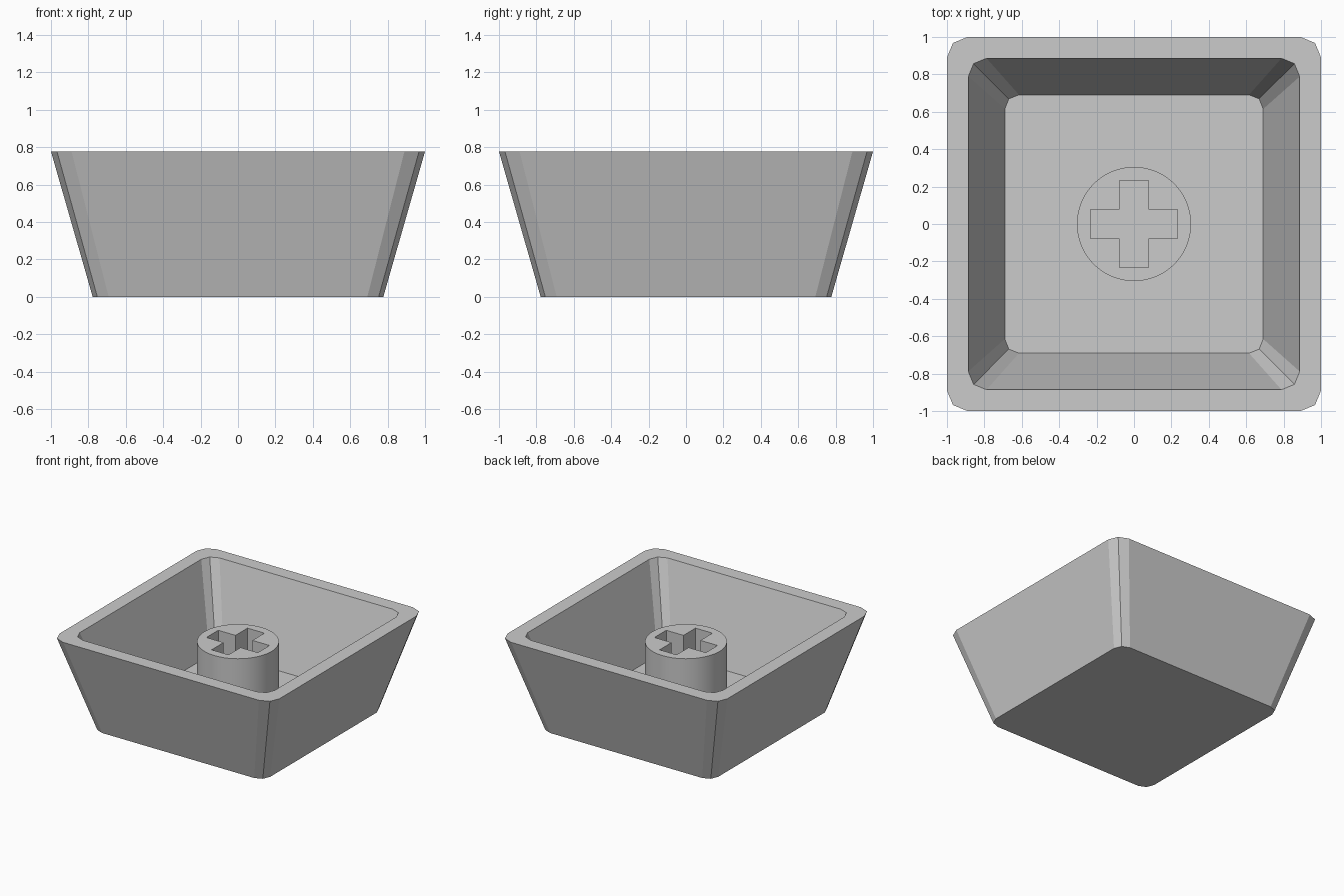
import bpy, bmesh, math

if "Cube" in bpy.data.objects:
    bpy.data.objects.remove(bpy.data.objects["Cube"])

grey = bpy.data.materials.new("grey_plastic")
grey.diffuse_color = (0.6, 0.6, 0.6, 1)
grey.use_nodes = True
grey.node_tree.nodes["Principled BSDF"].inputs["Base Color"].default_value = grey.diffuse_color


def ring(bm, pts, z):
    return [bm.verts.new((x, y, z)) for x, y in pts]


def bridge(bm, a, b):
    n = len(a)
    for i in range(n):
        j = (i + 1) % n
        bm.faces.new((a[i], a[j], b[j], b[i]))


def finish(bm, name):
    me = bpy.data.meshes.new(name)
    bm.to_mesh(me)
    bm.free()
    me.materials.append(grey)
    ob = bpy.data.objects.new(name, me)
    bpy.context.collection.objects.link(ob)
    return ob


def rounded_square(half):
    """Square with two-segment corners, counter-clockwise."""
    corner = [(1, 0.89), (0.968, 0.968), (0.89, 1)]
    pts = []
    for k in range(4):
        for x, y in corner:
            for _ in range(k):
                x, y = -y, x
            pts.append((x * half, y * half))
    return pts


# Hollow tapered cap, open side up
H, FLOOR, STEM_TOP = 0.777, 0.105, 0.64
bm = bmesh.new()
loops = [ring(bm, rounded_square(h), z) for h, z in
         ((0.777, 0), (1.0, H), (0.886, H), (0.691, FLOOR))]
for a, b in zip(loops, loops[1:]):
    bridge(bm, a, b)
bm.faces.new(loops[0][::-1])
bm.faces.new(loops[-1])
finish(bm, "cap_shell")

# Round stem with a cross-shaped socket
N, R, L, W = 96, 0.305, 0.233, 0.077
circle = [(R * math.cos(2 * math.pi * i / N), R * math.sin(2 * math.pi * i / N))
          for i in range(N)]
cross = []
for k in range(4):
    for x, y in ((L, -W), (L, W), (W, W)):
        for _ in range(k):
            x, y = -y, x
        cross.append((x, y))

bm = bmesh.new()
out_low, out_top = ring(bm, circle, FLOOR), ring(bm, circle, STEM_TOP)
in_low, in_top = ring(bm, cross, FLOOR), ring(bm, cross, STEM_TOP)
bridge(bm, out_low, out_top)
bridge(bm, in_top, in_low)
rim = [e for e in bm.edges if all(v.co.z > STEM_TOP - 0.001 for v in e.verts)]
bmesh.ops.triangle_fill(bm, edges=rim, use_beauty=True, normal=(0, 0, 1))
bm.normal_update()
for f in bm.faces:
    if f.normal.z < -0.5:
        f.normal_flip()
stem = finish(bm, "stem")
bpy.context.view_layer.objects.active = stem
stem.select_set(True)
bpy.ops.object.shade_smooth_by_angle(angle=math.radians(30))
